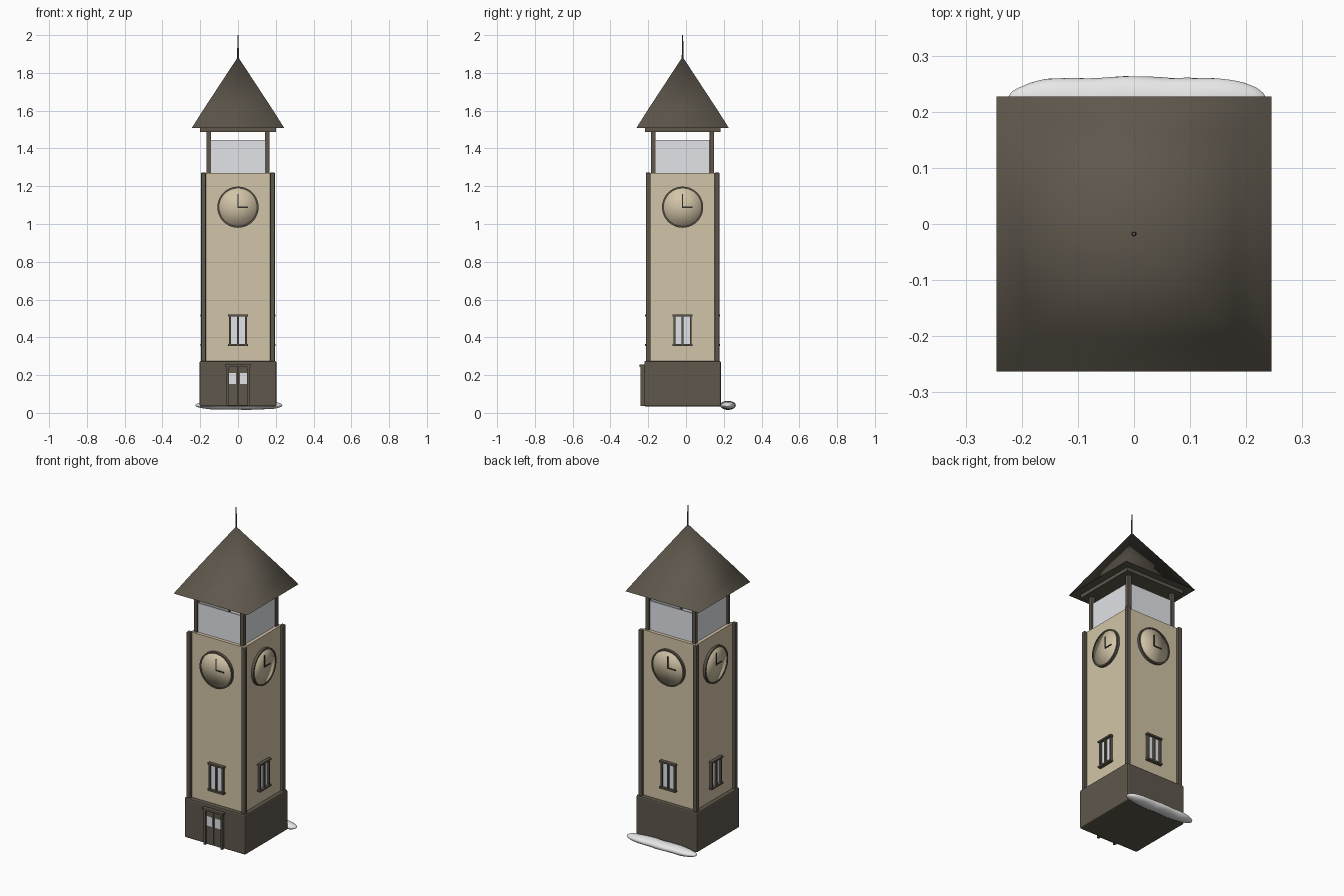
import bpy, bmesh, math, random
from mathutils import Matrix, Vector

if "Cube" in bpy.data.objects:
    bpy.data.objects.remove(bpy.data.objects["Cube"])

random.seed(4)
CY = -0.018  # tower axis in y


def material(name, rgb):
    m = bpy.data.materials.new(name)
    m.diffuse_color = (*rgb, 1)
    m.use_nodes = True
    m.node_tree.nodes["Principled BSDF"].inputs["Base Color"].default_value = m.diffuse_color
    return m


TIMBER = material("dark timber", (0.112, 0.095, 0.072))
PLASTER = material("beige plaster", (0.64, 0.55, 0.385))
GLASS = material("pale glass", (0.77, 0.78, 0.81))
SNOW = material("snow", (0.84, 0.84, 0.84))
BLACK = material("black iron", (0.03, 0.028, 0.025))


def finish(name, bm, mat, turn=0):
    """Turn the mesh about the tower axis and make it an object."""
    bmesh.ops.transform(bm, verts=bm.verts, matrix=Matrix.Translation((0, CY, 0))
                        @ Matrix.Rotation(turn * math.pi / 2, 4, 'Z'))
    me = bpy.data.meshes.new(name)
    bm.to_mesh(me)
    bm.free()
    me.materials.append(mat)
    ob = bpy.data.objects.new(name, me)
    bpy.context.collection.objects.link(ob)
    return ob


def boxes(name, mat, spans, turn=0, bevel=0):
    """Boxes given as x0, x1, y0, y1, z0, z1, relative to the tower axis."""
    bm = bmesh.new()
    for x0, x1, y0, y1, z0, z1 in spans:
        m = Matrix.Translation(((x0 + x1) / 2, (y0 + y1) / 2, (z0 + z1) / 2)) \
            @ Matrix.Diagonal((x1 - x0, y1 - y0, z1 - z0, 1))
        bmesh.ops.create_cube(bm, size=1, matrix=m)
    ob = finish(name, bm, mat, turn)
    if bevel:
        b = ob.modifiers.new("bevel", 'BEVEL')
        b.width, b.segments = bevel, 2
    return ob


def square(r, z0, z1):
    return (-r, r, -r, r, z0, z1)


def corner_posts(r0, r1, z0, z1):
    out = []
    for sx in (-1, 1):
        for sy in (-1, 1):
            x, y = sorted((sx * r0, sx * r1)), sorted((sy * r0, sy * r1))
            out.append((*x, *y, z0, z1))
    return out


def drum(name, mat, radius, y0, y1, z, turn, inner=0):
    """Disc or ring facing the front."""
    bm = bmesh.new()
    n = 40
    rings = []
    for r, y in ((inner, y0), (inner, y1), (radius, y1), (radius, y0)):
        if r:
            rings.append([bm.verts.new((r * math.cos(2 * math.pi * i / n), y,
                                        z + r * math.sin(2 * math.pi * i / n))) for i in range(n)])
    pairs = list(zip(rings, rings[1:] + rings[:1])) if inner else [(rings[0], rings[1])]
    for a, b in pairs:
        for i in range(n):
            j = (i + 1) % n
            bm.faces.new((a[i], a[j], b[j], b[i]))
    if not inner:
        for ring, y in ((rings[0], y1), (rings[1], y0)):
            c = bm.verts.new((0, y, z))
            for i in range(n):
                bm.faces.new((ring[i], ring[(i + 1) % n], c))
    bmesh.ops.recalc_face_normals(bm, faces=bm.faces)
    for f in bm.faces:
        f.smooth = not inner
    return finish(name, bm, mat, turn)


# Plinth, shaft and corner timbers
boxes("plinth", TIMBER, [square(0.203, 0.034, 0.275)], bevel=0.008)
boxes("shaft", PLASTER, [square(0.178, 0.25, 1.27)])
boxes("shaft_corner_posts", TIMBER, corner_posts(0.17, 0.195, 0.27, 1.272), bevel=0.004)

# Belfry
boxes("belfry_posts", TIMBER, corner_posts(0.143, 0.167, 1.265, 1.495), bevel=0.003)
for k in range(4):
    boxes(f"belfry_glass_{k}", GLASS, [(-0.145, 0.145, -0.158, -0.152, 1.27, 1.445)], k)
boxes("eave_beam", TIMBER, [square(0.2, 1.487, 1.51)])

# Roof and spire
bm = bmesh.new()
rows = [[bm.verts.new((sx * r, sy * r, z)) for sx, sy in ((-1, -1), (1, -1), (1, 1), (-1, 1))]
        for r, z in ((0.245, 1.508), (0.183, 1.606))]
apex = bm.verts.new((0, 0, 1.885))
for i in range(4):
    j = (i + 1) % 4
    bm.faces.new((rows[0][i], rows[0][j], rows[1][j], rows[1][i])).smooth = True
    bm.faces.new((rows[1][i], rows[1][j], apex)).smooth = True
bm.faces.new(rows[0][::-1])
for e in rows[0][0].link_edges[:] + rows[0][2].link_edges[:]:
    if abs(e.verts[0].co.z - e.verts[1].co.z) < 0.001:
        e.smooth = False
finish("roof", bm, TIMBER)
bm = bmesh.new()
bmesh.ops.create_cone(bm, cap_ends=True, segments=8, radius1=0.005, radius2=0.003, depth=0.14,
                      matrix=Matrix.Translation((0, 0, 1.93)))
finish("spire", bm, TIMBER)

# A clock and a window on each side
for k in range(4):
    drum(f"clock_face_{k}", PLASTER, 0.102, -0.189, -0.17, 1.089, k)
    drum(f"clock_rim_{k}", TIMBER, 0.109, -0.193, -0.17, 1.089, k, inner=0.101)
    boxes(f"clock_hands_{k}", BLACK, [(-0.003, 0.003, -0.193, -0.188, 1.086, 1.158),
                                      (-0.003, 0.052, -0.193, -0.188, 1.086, 1.092)], k)
    boxes(f"window_panes_{k}", GLASS, [(-0.044, 0.044, -0.183, -0.17, 0.362, 0.512)], k)
    boxes(f"window_frame_{k}", TIMBER,
          [(x - 0.005, x + 0.005, -0.193, -0.17, 0.36, 0.514) for x in (-0.043, 0, 0.043)]
          + [(-0.053, 0.053, -0.199, -0.17, z - 0.005, z + 0.005) for z in (0.359, 0.516)], k)

# Double door
boxes("door_leaves", TIMBER, [(-0.052, -0.002, -0.212, -0.19, 0.04, 0.245),
                              (0.002, 0.052, -0.212, -0.19, 0.04, 0.245)])
boxes("door_frame", TIMBER, [(-0.063, -0.05, -0.222, -0.19, 0.036, 0.25),
                             (0.05, 0.063, -0.222, -0.19, 0.036, 0.25),
                             (-0.069, 0.069, -0.227, -0.19, 0.244, 0.256)])
boxes("door_panes", GLASS, [(-0.048, -0.011, -0.215, -0.21, 0.152, 0.21),
                            (0.011, 0.048, -0.215, -0.21, 0.152, 0.21)])

# Snow bank along the back
bm = bmesh.new()
bmesh.ops.create_uvsphere(bm, u_segments=28, v_segments=32, radius=1,
                          matrix=Matrix.Rotation(math.pi / 2, 4, 'Y'))
for v in bm.verts:
    x, y, z = v.co
    r = math.hypot(y, z)
    fat = (1 - min(1, abs(x)) ** 4) ** 0.5 / r if r > 1e-4 else 0  # blunt ends
    wob = 1 + 0.04 * math.sin(9 * x + 2 * y) + random.uniform(-0.02, 0.02)
    v.co = Vector((0.005 + 0.23 * x, 0.24 + 0.04 * y * fat * wob, 0.04 + 0.023 * z * fat * wob))
for f in bm.faces:
    f.smooth = True
finish("snow_bank", bm, SNOW)
